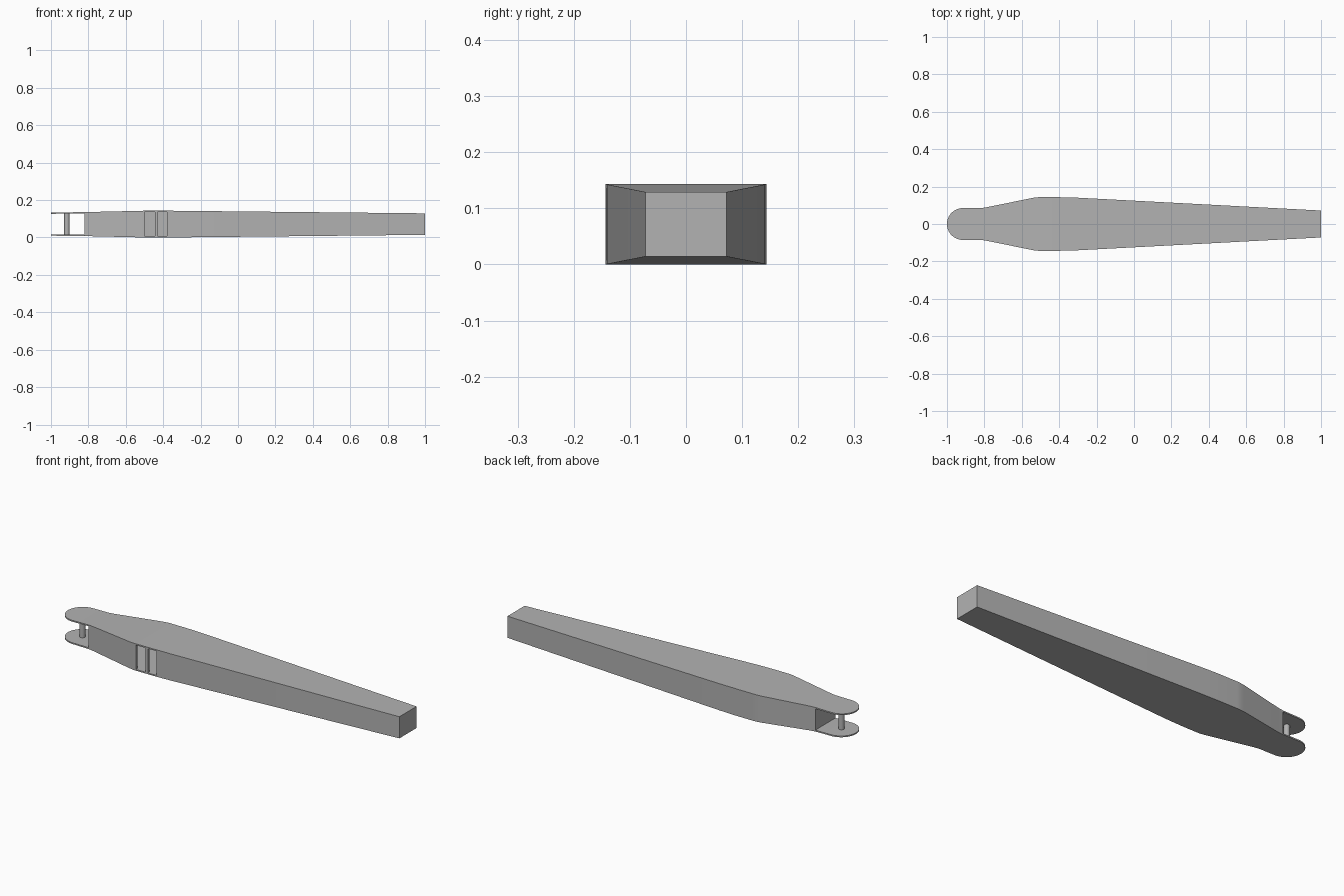
import bpy, bmesh, math

cube = bpy.data.objects.get("Cube")
if cube:
    bpy.data.objects.remove(cube, do_unlink=True)

grey = bpy.data.materials.new("plain grey")
grey.use_nodes = True
colour = (0.45, 0.45, 0.45, 1)
grey.diffuse_color = colour
grey.node_tree.nodes["Principled BSDF"].inputs["Base Color"].default_value = colour

MID = 0.0715      # height of the centre plane
SKIN = 0.007      # plate thickness
WALL = 0.014      # side wall thickness
BODY, PIVOT, ROUND = -0.82, -0.915, 0.085

# Half width and half height along the length
WIDTHS = [(PIVOT, ROUND), (BODY, ROUND), (-0.79, 0.089), (-0.54, 0.14),
          (-0.51, 0.1435), (-0.41, 0.1435), (-0.3, 0.1405), (1, 0.072)]
HEIGHTS = [(-1, 0.062), (BODY, 0.064), (-0.5, 0.0715), (-0.36, 0.0715), (1, 0.0575)]


def lookup(table, x):
    for (x0, v0), (x1, v1) in zip(table, table[1:]):
        if x <= x1:
            return v0 + (v1 - v0) * (x - x0) / (x1 - x0)
    return table[-1][1]


def width(x):
    if x < PIVOT:
        return max(0.004, math.sqrt(max(0, ROUND ** 2 - (x - PIVOT) ** 2)))
    return lookup(WIDTHS, x)


def height(x):
    return lookup(HEIGHTS, x)


def finish(name, bm):
    bmesh.ops.recalc_face_normals(bm, faces=bm.faces)
    mesh = bpy.data.meshes.new(name)
    bm.to_mesh(mesh)
    bm.free()
    mesh.materials.append(grey)
    obj = bpy.data.objects.new(name, mesh)
    bpy.context.collection.objects.link(obj)
    bpy.ops.object.select_all(action='DESELECT')
    obj.select_set(True)
    bpy.context.view_layer.objects.active = obj
    bpy.ops.object.shade_smooth_by_angle(angle=math.radians(30))
    return obj


def loft(name, xs, section):
    """Join rectangular sections (y0, y1, z0, z1) along x and cap the ends."""
    bm = bmesh.new()
    rings = []
    for x in xs:
        y0, y1, z0, z1 = section(x)
        rings.append([bm.verts.new((x, y, z)) for y, z in
                      ((y0, z0), (y1, z0), (y1, z1), (y0, z1))])
    for a, b in zip(rings, rings[1:]):
        for i in range(4):
            j = (i + 1) % 4
            bm.faces.new((a[i], a[j], b[j], b[i]))
    bm.faces.new(rings[0])
    bm.faces.new(rings[-1])
    return finish(name, bm)


def stations(start, end):
    inner = {x for x, _ in WIDTHS + HEIGHTS if start < x < end}
    return sorted(inner | {start, end})


# Top and bottom plates with rounded fork ends
rounded = [PIVOT - ROUND * math.cos(math.pi / 2 * i / 12) for i in range(12)]
plate_xs = rounded + stations(PIVOT, 1)
for name, side in (("top_plate", 1), ("bottom_plate", -1)):
    def plate(x, side=side):
        h = height(x)
        return -width(x), width(x), MID + side * (h - SKIN), MID + side * h
    loft(name, plate_xs, plate)


# Side walls, the front one open for a slot with a central bar
def wall(name, side, start, end):
    def section(x):
        h = height(x) - SKIN
        return side * width(x), side * (width(x) - WALL), MID - h, MID + h
    loft(name, stations(start, end), section)


wall("back_wall", 1, BODY, 1)
wall("front_wall_fork_end", -1, BODY, -0.5)
wall("slot_bar", -1, -0.445, -0.43)
wall("front_wall_long", -1, -0.38, 1)


# End walls closing the hollow body
def end_wall(name, start, end):
    def section(x):
        w, h = width(x) - WALL, height(x) - SKIN
        return -w, w, MID - h, MID + h
    loft(name, (start, end), section)


end_wall("fork_end_wall", BODY, BODY + WALL)
end_wall("tip_wall", 1 - WALL, 1)

# Pivot pin between the fork plates
bm = bmesh.new()
bmesh.ops.create_cone(bm, cap_ends=True, segments=24, radius1=0.014,
                      radius2=0.014, depth=2 * (height(PIVOT) - SKIN / 2))
bmesh.ops.translate(bm, verts=bm.verts, vec=(PIVOT, 0, MID))
finish("pivot_pin", bm)
